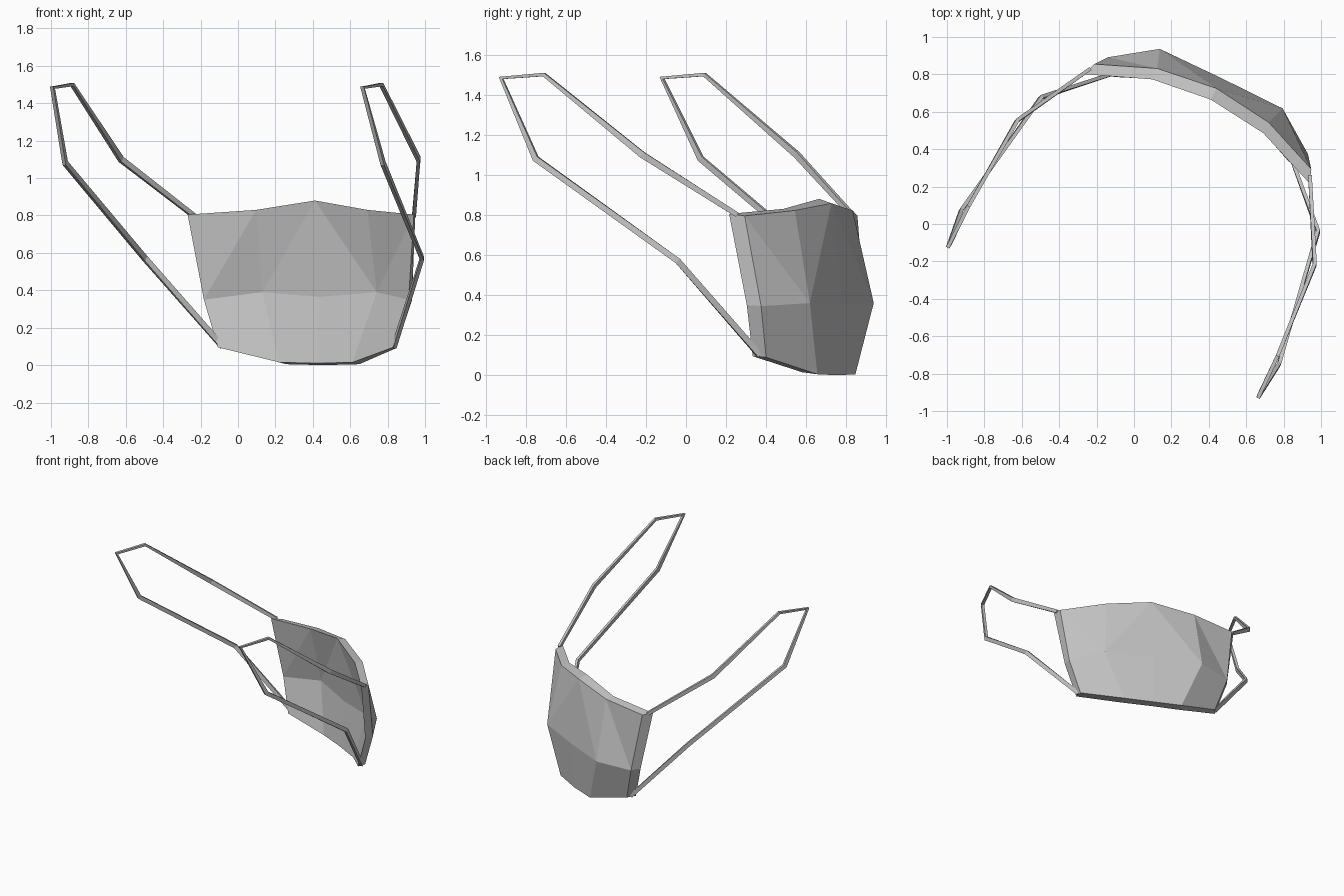
import bpy, bmesh, math
from mathutils import Vector, Matrix

cube = bpy.data.objects.get("Cube")
if cube:
    bpy.data.objects.remove(cube, do_unlink=True)

mat = bpy.data.materials.new("light_grey")
mat.use_nodes = True
grey = (0.55, 0.55, 0.55, 1)
mat.diffuse_color = grey
mat.node_tree.nodes["Principled BSDF"].inputs["Base Color"].default_value = grey

# Parts are modelled facing +y around a mirror plane, then turned to one side
PLACE = Matrix.Translation((-0.165, -0.525, 0)) @ Matrix.Rotation(math.radians(-25.85), 4, "Z")


def finish(name, bm):
    bmesh.ops.recalc_face_normals(bm, faces=bm.faces)
    bm.transform(PLACE)
    mesh = bpy.data.meshes.new(name)
    bm.to_mesh(mesh)
    bm.free()
    mesh.materials.append(mat)
    bpy.context.collection.objects.link(bpy.data.objects.new(name, mesh))


# Mask shell: rows top to bottom, each from the middle out to the side
INNER = [[(0, 1.322, 0.88), (0.33, 1.283, 0.83), (0.672, 1.148, 0.805)],
         [(0, 1.38, 0.365), (0.34, 1.378, 0.39), (0.608, 1.215, 0.35)],
         [(0, 1.345, 0.01), (0.218, 1.333, 0.015), (0.52, 1.205, 0.095)]]
OUTER = [[(0, 1.389, 0.858), (0.331, 1.347, 0.822), (0.645, 1.221, 0.795)],
         [(0, 1.45, 0.355), (0.365, 1.447, 0.36), (0.593, 1.287, 0.345)],
         [(0, 1.425, 0), (0.218, 1.417, 0.005), (0.505, 1.272, 0.09)]]


def full_rows(bm, half):
    rows = []
    for row in half:
        left = [(-x, y, z) for x, y, z in row[:0:-1]]
        rows.append([bm.verts.new(p) for p in left + row])
    return rows


bm = bmesh.new()
layers = [full_rows(bm, INNER), full_rows(bm, OUTER)]
for grid in layers:
    for r in range(2):
        for c in range(4):
            a, b = grid[r][c], grid[r][c + 1]
            d, e = grid[r + 1][c], grid[r + 1][c + 1]
            if r == 0 and c in (0, 1):
                tris = [(a, b, d), (b, e, d)]
            elif r == 0:
                tris = [(a, b, e), (a, e, d)]
                if c == 3:
                    tris = [(a, b, d), (b, e, d)]
            else:
                tris = [(a, b, e, d)]
            for t in tris:
                bm.faces.new(t)


# Rim joining the two layers
def border(g):
    return g[0] + [g[1][-1]] + g[2][::-1] + [g[1][0]]


rim_in, rim_out = border(layers[0]), border(layers[1])
for i in range(len(rim_in)):
    j = (i + 1) % len(rim_in)
    bm.faces.new((rim_in[i], rim_in[j], rim_out[j], rim_out[i]))
finish("mask_shell", bm)

# Ear loops: path from the lower mask corner around to the upper corner
PATH = [(0.51, 1.24, 0.1), (0.823, 0.937, 0.57), (0.944, 0.208, 1.08),
        (0.921, 0.005, 1.483), (0.918, 0.241, 1.5), (0.884, 0.769, 1.1),
        (0.655, 1.185, 0.8)]
WIDTHS = [0.03, 0.03, 0.03, 0.022, 0.018, 0.032, 0.025]
THICK = 0.02


def ear_loop(name, side):
    bm = bmesh.new()
    pts = [Vector(p) for p in PATH]
    rings = []
    for i, (p, w) in enumerate(zip(pts, WIDTHS)):
        t = Vector()
        if i > 0:
            t += (p - pts[i - 1]).normalized()
        if i < len(pts) - 1:
            t += (pts[i + 1] - p).normalized()
        t.normalize()
        n = Vector((t.y, -t.x, 0)).normalized()
        if n.x < 0:
            n = -n
        up = n.cross(t)
        ring = []
        for a, b in ((-1, -1), (1, -1), (1, 1), (-1, 1)):
            q = p + n * a * THICK / 2 + up * b * w / 2
            ring.append(bm.verts.new((q.x * side, q.y, q.z)))
        rings.append(ring)
    for r0, r1 in zip(rings, rings[1:]):
        for k in range(4):
            m = (k + 1) % 4
            bm.faces.new((r0[k], r0[m], r1[m], r1[k]))
    bm.faces.new(rings[0])
    bm.faces.new(rings[-1])
    finish(name, bm)


ear_loop("left_ear_loop", 1)
ear_loop("right_ear_loop", -1)
